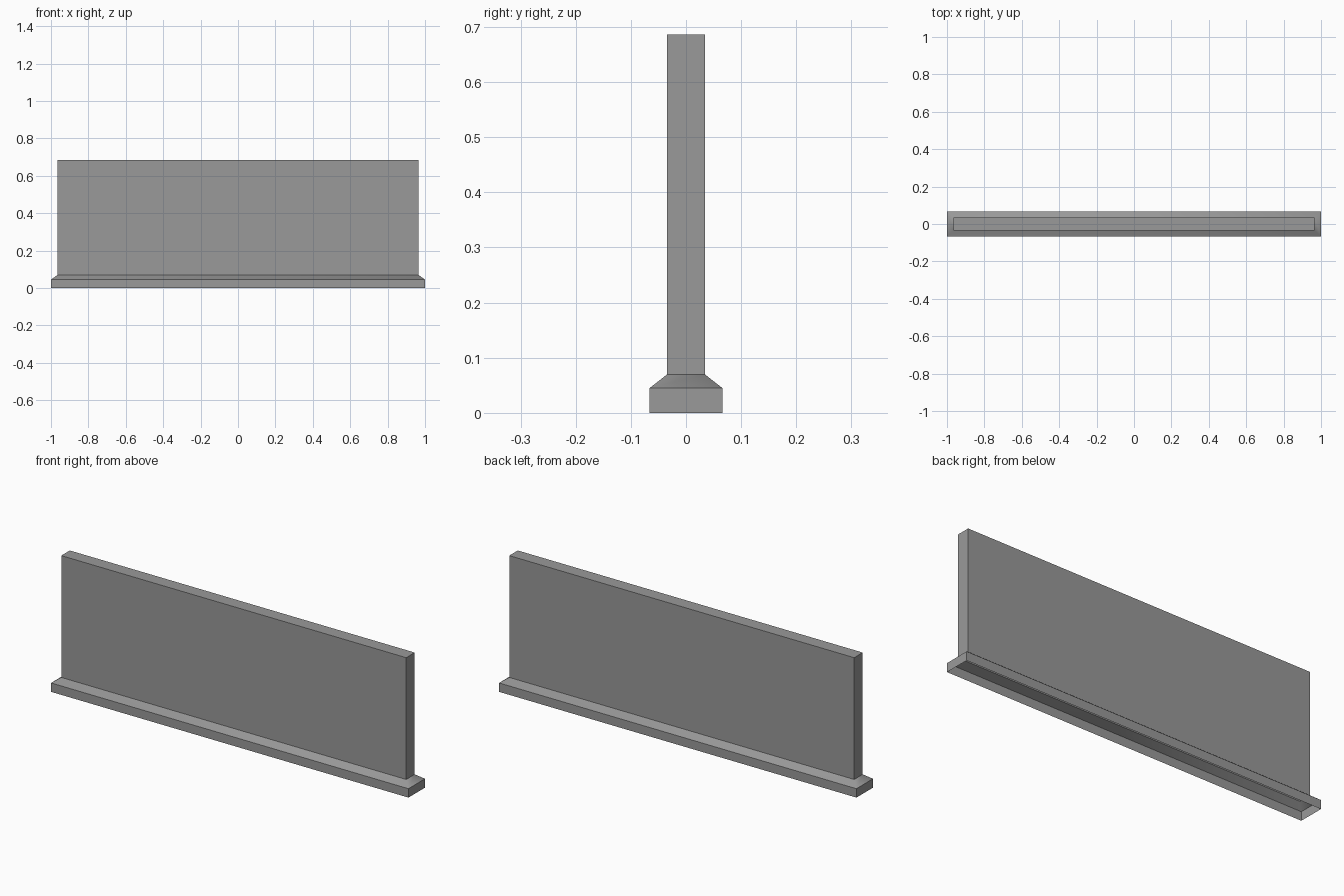
import bpy
import bmesh

cube = bpy.data.objects.get("Cube")
if cube:
    bpy.data.objects.remove(cube, do_unlink=True)

grey = bpy.data.materials.new("concrete_grey")
grey.use_nodes = True
colour = (0.32, 0.32, 0.32, 1)
grey.diffuse_color = colour
grey.node_tree.nodes["Principled BSDF"].inputs["Base Color"].default_value = colour


def stacked_shell(name, rings, capped=False, smooth=False):
    """Join rectangular rings (half width, half depth, height) into a shell."""
    bm = bmesh.new()
    loops = []
    for w, d, z in rings:
        corners = ((-w, -d), (w, -d), (w, d), (-w, d))
        loops.append([bm.verts.new((x, y, z)) for x, y in corners])
    for low, high in zip(loops, loops[1:]):
        for i in range(4):
            j = (i + 1) % 4
            face = bm.faces.new((low[i], low[j], high[j], high[i]))
            face.smooth = smooth
    if capped:
        bm.faces.new(loops[-1])
    mesh = bpy.data.meshes.new(name)
    bm.to_mesh(mesh)
    bm.free()
    mesh.materials.append(grey)
    obj = bpy.data.objects.new(name, mesh)
    bpy.context.collection.objects.link(obj)
    return obj


# Ring sizes shared by neighbouring parts
foot = (1.0, 0.066)
slab = (0.965, 0.034)
foot_top, slab_base, slab_top = 0.045, 0.07, 0.686

# Plinth, open underneath
stacked_shell("plinth", [(*foot, 0), (*foot, foot_top)])
# Sloping ledge, softly shaded around its corners
stacked_shell("plinth_slope", [(*foot, foot_top), (*slab, slab_base)], smooth=True)
# Upright wall slab
stacked_shell("wall_slab", [(*slab, slab_base), (*slab, slab_top)], capped=True)
